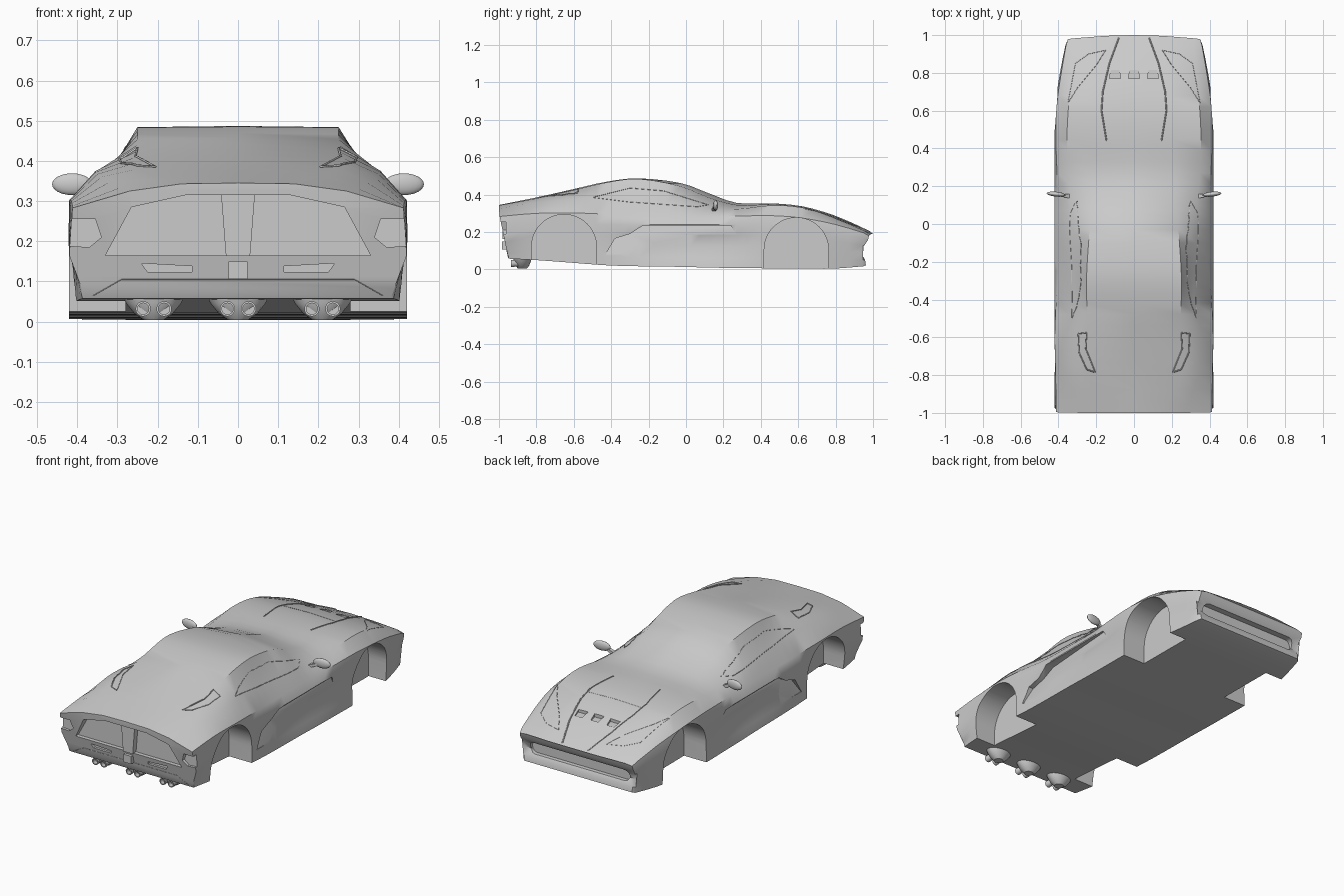
import bpy, bmesh, math
from mathutils import Vector, Matrix
from mathutils.bvhtree import BVHTree

cube = bpy.data.objects.get("Cube")
if cube:
    bpy.data.objects.remove(cube, do_unlink=True)

grey = bpy.data.materials.new("plain_grey")
grey.use_nodes = True
grey.diffuse_color = (0.6, 0.6, 0.6, 1)
grey.node_tree.nodes["Principled BSDF"].inputs["Base Color"].default_value = (0.6, 0.6, 0.6, 1)


def smooth(ob, angle):
    bpy.ops.object.select_all(action='DESELECT')
    ob.select_set(True)
    bpy.context.view_layer.objects.active = ob
    bpy.ops.object.shade_smooth_by_angle(angle=math.radians(angle))


def add_object(name, bm, angle=None):
    bmesh.ops.recalc_face_normals(bm, faces=bm.faces)
    mesh = bpy.data.meshes.new(name)
    bm.to_mesh(mesh)
    bm.free()
    mesh.materials.append(grey)
    ob = bpy.data.objects.new(name, mesh)
    bpy.context.collection.objects.link(ob)
    if angle:
        smooth(ob, angle)
    return ob


def prism(name, near, far):
    """Solid between two matching outlines."""
    bm = bmesh.new()
    a = [bm.verts.new(p) for p in near]
    b = [bm.verts.new(p) for p in far]
    bm.faces.new(a)
    bm.faces.new(b)
    for i in range(len(a)):
        j = (i + 1) % len(a)
        bm.faces.new((a[i], a[j], b[j], b[i]))
    return add_object(name, bm)


def prism_y(name, outline, y0, y1):
    return prism(name, [(x, y0, z) for x, z in outline], [(x, y1, z) for x, z in outline])


def cut(target, cutter):
    cutter.hide_render = True
    mod = target.modifiers.new("cut", 'BOOLEAN')
    mod.operation, mod.object, mod.solver = 'DIFFERENCE', cutter, 'EXACT'
    bpy.context.view_layer.objects.active = target
    bpy.ops.object.modifier_apply(modifier=mod.name)
    bpy.data.objects.remove(cutter, do_unlink=True)


# Body cross-sections: y, sill (x, z), flank (x, z), shoulder, haunch, roof edge, crown z
stations = [
    (-1.0, .38, .06, .42, .165, .412, .283, .27, .325, .14, .343, .345),
    (-.8, .405, .05, .42, .22, .415, .300, .34, .360, .25, .380, .385),
    (-.6, .42, .035, .422, .24, .42, .302, .355, .375, .25, .425, .43),
    (-.42, .42, .022, .42, .24, .412, .295, .32, .382, .25, .466, .47),
    (-.25, .42, .017, .42, .24, .40, .285, .32, .365, .25, .484, .487),
    (-.03, .42, .014, .42, .24, .397, .285, .33, .352, .235, .445, .462),
    (.12, .42, .01, .42, .24, .397, .283, .335, .328, .22, .385, .408),
    (.27, .42, .008, .42, .24, .407, .285, .35, .322, .22, .345, .356),
    (.45, .42, .006, .422, .24, .414, .288, .355, .342, .20, .347, .352),
    (.62, .412, .005, .417, .23, .41, .275, .347, .331, .18, .332, .338),
    (.8, .38, .005, .392, .20, .385, .240, .33, .272, .17, .280, .285),
    (1.0, .335, .022, .352, .155, .35, .180, .31, .187, .15, .190, .192),
]


def spline(p, t):
    a, b, c, d = p
    return [0.5 * (2 * q + (r - o) * t + (2 * o - 5 * q + 4 * r - s) * t * t
                   + (3 * q - o - 3 * r + s) * t ** 3) for o, q, r, s in zip(a, b, c, d)]


def end_y(y, x, z):
    """Shape the tail slope and the notched nose."""
    if y < -.999:
        return -1 + .05 * min(1, max(0, (.3 - z) / .24))
    if y > .999:
        notch = .05 * max(0, 1 - abs(z - .095) / .07)
        return 1 - notch - .03 * max(0, (.06 - z) / .06) - .17 * x * x
    return y


# Lofted body shell with tucked doors, closed across both ends
rows = []
last = len(stations) - 1
for i in range(last):
    ctrl = [stations[min(last, max(0, i + k))] for k in (-1, 0, 1, 2)]
    rows += [spline(ctrl, k / 3) for k in range(3)]
rows.append(stations[-1])
bm = bmesh.new()
rings = []
for y, sx, sz, fx, fz, *upper, crown in rows:
    tuck = .03 * math.cos(math.pi * y / .9) if abs(y) < .45 else 0
    half = [(sx + (fx - sx) * t - tuck * w, sz + (fz - sz) * t)
            for t, w in ((0, 0), (.22, .3), (.5, 1), (.75, .75), (1, 0))]
    half += list(zip(upper[::2], upper[1::2]))
    left = [bm.verts.new((x, end_y(y, x, z), z)) for x, z in half]
    right = [bm.verts.new((-x, end_y(y, x, z), z)) for x, z in half]
    top = bm.verts.new((0, end_y(y, 0, crown), crown))
    rings.append((left, right, top))
for a, b in zip(rings, rings[1:]):
    la, lb = a[0] + [a[2]] + a[1][::-1], b[0] + [b[2]] + b[1][::-1]
    for i in range(len(la)):
        j = (i + 1) % len(la)
        bm.faces.new((la[i], la[j], lb[j], lb[i]))
for left, right, top in (rings[0], rings[-1]):
    for i in range(len(left) - 1):
        bm.faces.new((left[i], left[i + 1], right[i + 1], right[i]))
    bm.faces.new((left[-1], top, right[-1]))
body = add_object("body_shell", bm)

# Wheel wells, side scoops fading forward, lamp notches and bumper slots on both sides
scoop = [(-.43, .08), (-.30, .08), (-.25, .105), (.28, .105), (.30, .125),
         (.24, .235), (-.23, .235), (-.30, .19), (-.38, .165)]
lamp = [(.34, .21), (.355, .255), (.44, .255), (.44, .19), (.37, .185)]
for s in (1, -1):
    for cy, cz, r in ((-.652, .12, .174), (.59, .105, .172)):
        arch = [(cy + r * math.cos(k * math.pi / 24), cz + r * math.sin(k * math.pi / 24))
                for k in range(25)] + [(cy - r, -.1), (cy + r, -.1)]
        cut(body, prism("well_cutter", [(s * .28, y, z) for y, z in arch],
                        [(s * .6, y, z) for y, z in arch]))
    cut(body, prism("scoop_cutter",
                    [(s * (.415 - .5 * (z - .08) * (.34 - y)), y, z) for y, z in scoop],
                    [(s * .5, y, z) for y, z in scoop]))
    cut(body, prism_y("lamp_cutter", [(s * x, z) for x, z in lamp], -1.1, -.962))
    cut(body, prism_y("slot_cutter", [(s * x, z) for x, z in
                      ((.115, .123), (.225, .123), (.24, .145), (.115, .138))], -1.1, -.95))

# Tail recess and nose grille opening
tail = [(-.33, .165), (.33, .165), (.265, .285), (.13, .315), (-.13, .315), (-.265, .285)]
cut(body, prism_y("tail_cutter", tail, -1.1, -.95))
grille = [(s * (.28 + .03 * math.sin(a)), .102 + s * .034 * math.cos(a))
          for s in (1, -1) for a in [k * math.pi / 6 for k in range(7)]]
cut(body, prism_y("grille_cutter", grille, .924, 1.1))

# Hood vents
for x in (-.1, 0, .1):
    outline = [(x - .03, .77), (x + .03, .77), (x + .022, .815), (x - .022, .815)]
    cut(body, prism("vent_cutter", [(u, v, .272 + (.815 - v) * .1) for u, v in outline],
                    [(u, v, .4) for u, v in outline]))
smooth(body, 38)

# Raised panel lines projected on the body
tree = BVHTree.FromObject(body, bpy.context.evaluated_depsgraph_get())


def seam(name, points, axis, side=1, closed=False, r=.002):
    pts = points + points[:1] if closed else points
    hits = []
    for (a, b), (c, d) in zip(pts, pts[1:]):
        for k in range(14):
            u, v = a + (c - a) * k / 13, b + (d - b) * k / 13
            start, ray = {'z': (Vector((side * u, v, 1)), Vector((0, 0, -1))),
                          'x': (Vector((side, u, v)), Vector((-side, 0, 0))),
                          'y': (Vector((u, -2, v)), Vector((0, 1, 0)))}[axis]
            hit, normal = tree.ray_cast(start, ray)[:2]
            if hit:
                hits.append(hit + normal * r * .5)
    curve = bpy.data.curves.new(name, 'CURVE')
    curve.dimensions, curve.bevel_depth, curve.bevel_resolution = '3D', r, 0
    line = curve.splines.new('POLY')
    line.points.add(len(hits) - 1)
    for p, h in zip(line.points, hits):
        p.co = (*h, 1)
    curve.materials.append(grey)
    bpy.context.collection.objects.link(bpy.data.objects.new(name, curve))


for s, tag in ((1, "left"), (-1, "right")):
    seam(tag + "_hood_crease", [(.08, .985), (.13, .85), (.165, .7), (.172, .6), (.145, .44)],
         'z', s, r=.0035)
    seam(tag + "_headlight_line", [(.15, .92), (.24, .9), (.31, .85), (.35, .64), (.30, .72),
         (.20, .84)], 'z', s, True, r=.0012)
    seam(tag + "_quarter_vent", [(.295, -.58), (.25, -.575), (.255, -.66), (.205, -.785),
         (.25, -.77), (.29, -.68)], 'z', s, True, r=.003)
    seam(tag + "_window_line", [(-.5, .385), (-.3, .435), (-.12, .42), (.12, .345),
         (.06, .335), (-.3, .36)], 'x', s, True, r=.0015)
seam("hood_line", [(-.165, .635), (.165, .635)], 'z', r=.001)
seam("bumper_line", [(-.36, .065), (-.29, .105), (.29, .105), (.36, .065)], 'y', r=.0008)

# Tail pillar and plate
prism_y("tail_pillar", [(-.03, .163), (.03, .163), (.042, .317), (-.042, .317)], -.98, -.94)
prism_y("tail_plate", [(-.024, .106), (.024, .106), (.024, .15), (-.024, .15)], -.985, -.94)


def revolve(name, loops, angle):
    """Skin a stack of equal rings and close both ends."""
    bm = bmesh.new()
    rings = [[bm.verts.new(p) for p in loop] for loop in loops]
    for a, b in zip(rings, rings[1:]):
        for k in range(len(a)):
            j = (k + 1) % len(a)
            bm.faces.new((a[k], a[j], b[j], b[k]))
    bm.faces.new(rings[0])
    bm.faces.new(rings[-1])
    add_object(name, bm, angle)


# Bowl-shaped diffuser pods with twin exhaust pipes
circle = [(math.cos(k * math.tau / 20), math.sin(k * math.tau / 20)) for k in range(20)]
for n, x in enumerate((-.21, 0, .21)):
    revolve("diffuser_pod_%d" % n,
            [[(x + rx * c, -.875 + ry * d, z) for c, d in circle] for z, rx, ry in
             ((.064, .078, .05), (.045, .068, .046), (.02, .048, .036), (.004, .025, .024))], 35)
    for m, dx in enumerate((-.026, .026)):
        revolve("exhaust_pipe_%d_%d" % (n, m),
                [[(x + dx + r * c, y, .032 + r * d) for c, d in circle] for y, r in
                 ((-.86, .016), (-.915, .016), (-.92, .019), (-.935, .019),
                  (-.935, .014), (-.91, .014))], 40)

# Door mirrors on stalks
for s, tag in ((1, "left"), (-1, "right")):
    bm = bmesh.new()
    place = (Matrix.Translation((s * .413, .158, .342)) @ Matrix.Rotation(s * .1, 4, 'Z')
             @ Matrix.Diagonal((.05, .013, .027, 1)))
    bmesh.ops.create_uvsphere(bm, u_segments=20, v_segments=12, radius=1, matrix=place)
    add_object(tag + "_mirror", bm, 60)
    prism(tag + "_mirror_stalk",
          [(s * .33, y, z) for y, z in ((.135, .30), (.16, .30), (.16, .318), (.135, .318))],
          [(s * .39, y, z) for y, z in ((.145, .325), (.16, .325), (.16, .34), (.145, .34))])
